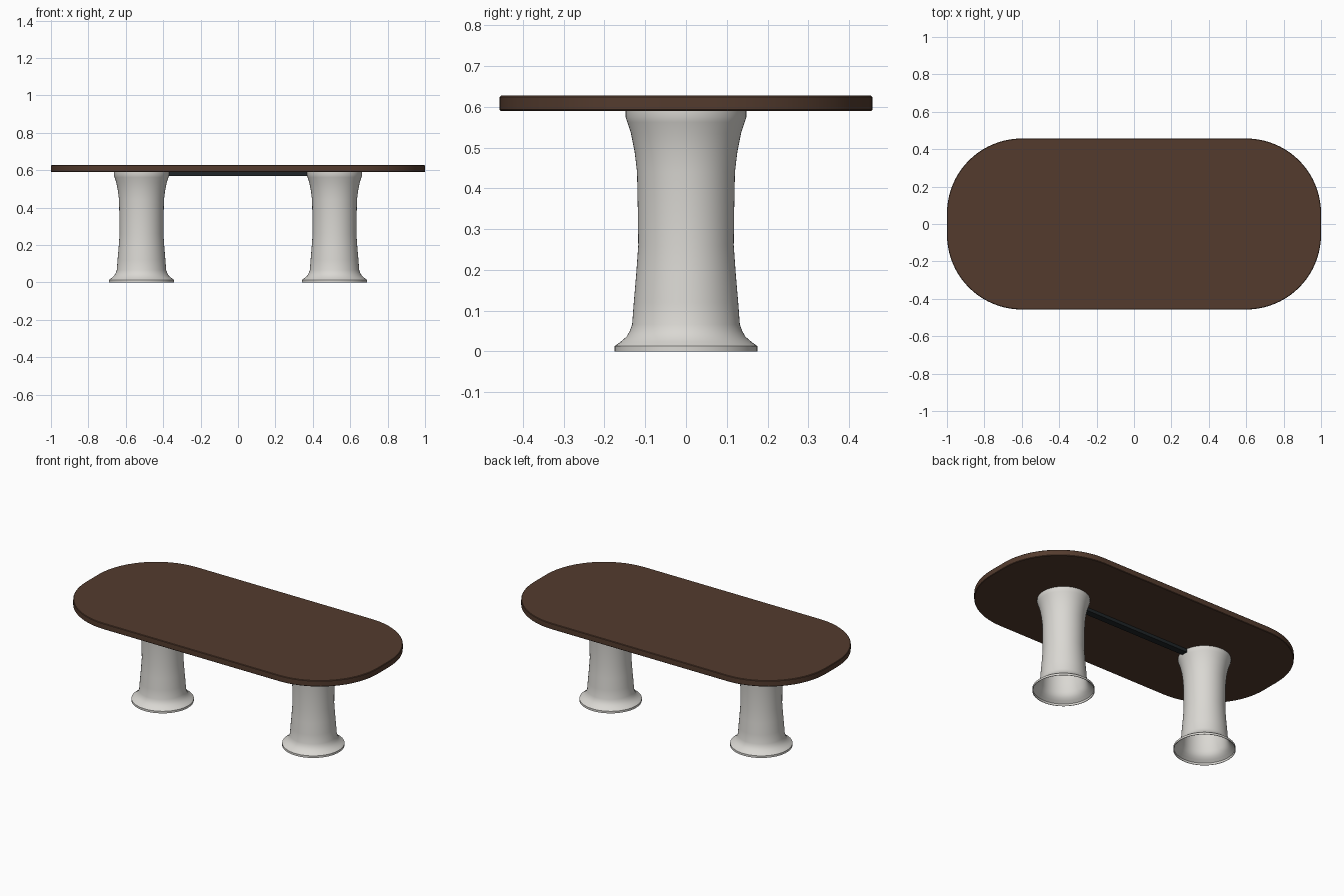
import bpy, bmesh, math

if "Cube" in bpy.data.objects:
    bpy.data.objects.remove(bpy.data.objects["Cube"])


def material(name, rgb):
    m = bpy.data.materials.new(name)
    m.diffuse_color = (*rgb, 1)
    m.use_nodes = True
    m.node_tree.nodes["Principled BSDF"].inputs["Base Color"].default_value = m.diffuse_color
    return m


WOOD = material("dark_wood", (0.088, 0.044, 0.027))
STONE = material("pale_stone", (0.70, 0.685, 0.65))
METAL = material("black_metal", (0.014, 0.018, 0.021))


def finish(name, bm, mat, angle=35):
    bmesh.ops.recalc_face_normals(bm, faces=bm.faces)
    me = bpy.data.meshes.new(name)
    bm.to_mesh(me)
    bm.free()
    me.materials.append(mat)
    ob = bpy.data.objects.new(name, me)
    bpy.context.collection.objects.link(ob)
    bpy.ops.object.select_all(action='DESELECT')
    ob.select_set(True)
    bpy.context.view_layer.objects.active = ob
    bpy.ops.object.shade_smooth_by_angle(angle=math.radians(angle))
    return ob


# Tabletop: rounded-corner slab with softened edges
HX, HY, R, N = 1.0, 0.457, 0.40, 20
Z0, Z1, E = 0.59, 0.627, 0.003


def outline(inset):
    pts = []
    for k, (sx, sy) in enumerate(((1, 1), (-1, 1), (-1, -1), (1, -1))):
        for i in range(N + 1):
            a = math.radians(90) * (k + i / N)
            pts.append((sx * (HX - R) + (R - inset) * math.cos(a),
                        sy * (HY - R) + (R - inset) * math.sin(a)))
    return pts


bm = bmesh.new()
rings = [[bm.verts.new((x, y, z)) for x, y in outline(i)]
         for i, z in ((E, Z0), (0, Z0 + E), (0, Z1 - E), (E, Z1))]
for a, b in zip(rings, rings[1:]):
    for i in range(len(a)):
        j = (i + 1) % len(a)
        bm.faces.new((a[i], a[j], b[j], b[i]))
bm.faces.new(rings[0])
bm.faces.new(rings[-1])
finish("tabletop", bm, WOOD)

# Pedestals: thin hollow flared columns (outer profile up, inner profile down)
PROFILE = [(0.175, 0), (0.175, 0.013), (0.160, 0.024), (0.146, 0.036), (0.138, 0.050),
           (0.132, 0.066), (0.128, 0.12), (0.122, 0.19), (0.117, 0.26), (0.118, 0.34),
           (0.120, 0.44), (0.126, 0.49), (0.135, 0.535), (0.144, 0.562), (0.148, 0.575),
           (0.148, 0.59)]
T = 0.003
loop = PROFILE + [(r - T, z) for r, z in reversed(PROFILE)]
SEG = 64
for side, cx in (("left", -0.516), ("right", 0.516)):
    bm = bmesh.new()
    cols = [[bm.verts.new((cx + r * math.cos(2 * math.pi * s / SEG),
                           r * math.sin(2 * math.pi * s / SEG), z)) for r, z in loop]
            for s in range(SEG)]
    for s in range(SEG):
        a, b = cols[s], cols[(s + 1) % SEG]
        for i in range(len(loop)):
            j = (i + 1) % len(loop)
            bm.faces.new((a[i], b[i], b[j], a[j]))
    finish(side + "_pedestal", bm, STONE)

# Support rail under the top, joining the pedestals
bm = bmesh.new()
bmesh.ops.create_cube(bm, size=1)
for v in bm.verts:
    v.co = (v.co.x * 0.76, v.co.y * 0.04, 0.58 + v.co.z * 0.021)
finish("support_rail", bm, METAL)
